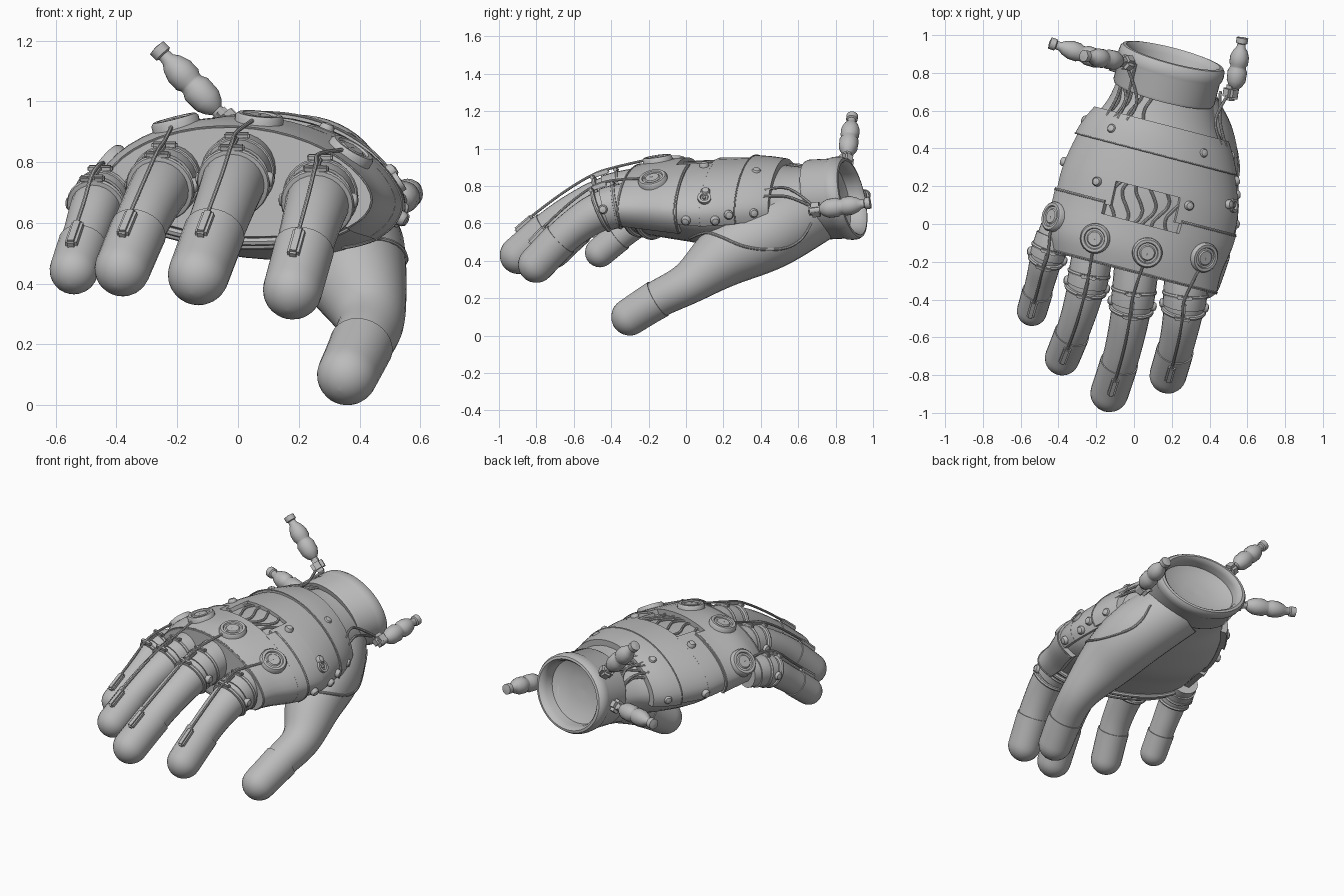
import bpy, bmesh
from math import sin, cos, acos, pi, radians
from mathutils import Vector, Matrix
from mathutils.bvhtree import BVHTree

if "Cube" in bpy.data.objects:
    bpy.data.objects.remove(bpy.data.objects["Cube"])

grey = bpy.data.materials.new("plain_grey")
grey.use_nodes = True
tone = (0.5, 0.5, 0.5, 1)
grey.diffuse_color = tone
grey.node_tree.nodes["Principled BSDF"].inputs["Base Color"].default_value = tone
made = []
UP = Vector((0, 0, 1))
SKEW = 0.26


def finish(name, bm):
    bmesh.ops.recalc_face_normals(bm, faces=bm.faces)
    mesh = bpy.data.meshes.new(name)
    bm.to_mesh(mesh)
    bm.free()
    mesh.materials.append(grey)
    obj = bpy.data.objects.new(name, mesh)
    bpy.context.scene.collection.objects.link(obj)
    made.append(obj)
    return obj


def loft(name, rings):
    """Skin closed rings and cap both ends."""
    bm = bmesh.new()
    rows = [[bm.verts.new(p) for p in ring] for ring in rings]
    n = len(rows[0])
    for a, b in zip(rows, rows[1:]):
        for i in range(n):
            j = (i + 1) % n
            bm.faces.new((a[i], a[j], b[j], b[i]))
    bm.faces.new(rows[0])
    bm.faces.new(rows[-1])
    return finish(name, bm)


def smooth(pts, sub=6):
    """Catmull-Rom interpolation of rows of any length."""
    ext = [pts[0]] + list(pts) + [pts[-1]]
    out = []
    for p, q, r, s in zip(ext, ext[1:], ext[2:], ext[3:]):
        for k in range(sub):
            t = k / sub
            out.append([b + t / 2 * (c - a + t * (2 * a - 5 * b + 4 * c - d
                        + t * (3 * (b - c) + d - a))) for a, b, c, d in zip(p, q, r, s)])
    out.append(list(pts[-1]))
    return out


def frames(path):
    """Centre, tangent, dorsal direction and radius along a path."""
    pos = [Vector(p[:3]) for p in path]
    u, out = None, []
    for i, p in enumerate(pos):
        t = (pos[min(i + 1, len(pos) - 1)] - pos[max(i - 1, 0)]).normalized()
        if u is None:
            u = UP if abs(t.z) < 0.9 else Vector((0, 1, 0))
        u = (u - t * u.dot(t)).normalized()
        out.append((p, t, u, path[i][3]))
    return out


def tube(name, path, n=20, dome=False, grow=0.0):
    spec = [(p, t, u, r + grow) for p, t, u, r in frames(path)]
    if dome:
        p, t, u, r = spec[-1]
        for k in range(1, 8):
            a = k / 7 * radians(88)
            spec.append((p + t * r * sin(a), t, u, r * cos(a)))
    rings = []
    for p, t, u, r in spec:
        v = t.cross(u)
        rings.append([p + (u * cos(2 * pi * i / n) + v * sin(2 * pi * i / n)) * r for i in range(n)])
    return loft(name, rings)


def wire(name, pts, r=0.008):
    return tube(name, smooth([(*p, r) for p in pts], 5), 8)


def lathe(name, profile, loc, axis, sx=1, sy=1, n=28, drift=None):
    """Turned part; drift shears it along another direction than its axis."""
    axis = Vector(axis).normalized()
    u = axis.cross(UP)
    u = u.normalized() if u.length > 0.05 else Vector((1, 0, 0))
    v = u.cross(axis)
    return loft(name, [[Vector(loc) + (drift or axis) * h + u * (r * sx * cos(2 * pi * i / n))
                        + v * (r * sy * sin(2 * pi * i / n)) for i in range(n)] for r, h in profile])


def block(name, loc, size, forward, up):
    f, u = forward.normalized(), up.normalized()
    rot = Matrix((f.cross(u), f, u)).transposed().to_4x4()
    bm = bmesh.new()
    bmesh.ops.create_cube(bm, size=1, matrix=Matrix.Translation(loc) @ rot @ Matrix.Diagonal((*size, 1)))
    bmesh.ops.bevel(bm, geom=bm.edges[:], offset=min(size) * 0.25, segments=2, affect='EDGES')
    return finish(name, bm)


# Hand cross-sections from knuckles to wrist: y, centre x, centre z, half width, half height
sections = smooth([(-.26, 0, .7, .405, .18), (-.14, 0, .7, .43, .21), (.02, .05, .69, .445, .23),
                   (.2, .09, .68, .44, .25), (.42, .125, .69, .375, .235), (.58, .155, .7, .295, .205),
                   (.72, .17, .71, .25, .19)], 8)


def section(y):
    for a, b in zip(sections, sections[1:]):
        if y <= b[0]:
            break
    t = max(0, min(1, (y - a[0]) / (b[0] - a[0])))
    return [p + (q - p) * t for p, q in zip(a, b)]


def skin(y, ang, off=0.0):
    """Point on the hand surface: skewed, with a peaked back and a flatter palm."""
    _, cx, cz, a, b = section(y)
    dx, s = (a + off) * cos(ang), sin(ang)
    dz = (b + off) * (s ** 1.2 if s > 0 else .8 * s)
    return Vector((cx + dx, y - SKEW * dx, cz + dz - .05 * dx))


def skin_normal(y, ang, e=0.02):
    n = (skin(y, ang + e) - skin(y, ang - e)).cross(skin(y + e, ang) - skin(y - e, ang)).normalized()
    return n if n.dot(skin(y, ang, .1) - skin(y, ang)) > 0 else -n


def on_top(x, y):
    y0 = y
    for _ in range(5):
        s = section(y0)
        y0 = y + SKEW * (x - s[1])
    return y0, acos(max(-1, min(1, (x - s[1]) / s[3])))


def plate(name, y0, y1, a0, a1, off, rows=8, cols=28):
    rings = []
    for k in range(rows + 1):
        y = y0 + (y1 - y0) * k / rows
        arc = [radians(a0 + (a1 - a0) * i / cols) for i in range(cols + 1)]
        rings.append([skin(y, a, off) for a in arc] + [skin(y, a, -0.01) for a in reversed(arc)])
    return loft(name, rings)


# Hand body and armour plates, leaving a window on the back of the hand
palm = loft("palm", [[skin(s[0], 2 * pi * i / 40) for i in range(40)] for s in sections])
plate("knuckle_plate", -.26, 0, -35, 200, .033)
plate("back_plate", .18, .4, -20, 195, .022)
plate("wrist_plate", .37, .53, -18, 195, .036)
for side, a0, a1, b0, b1 in (("thumb_side", -35, 66, -20, 70), ("outer_side", 117, 200, 113, 195)):
    plate("knuckle_plate_" + side, -.01, .07, a0, a1, .033, 4)
    plate("back_plate_" + side, .05, .19, b0, b1, .022, 4)
    wire("plate_seam", [skin(.06, radians(a0 + (a1 - a0) * i / 8), .033) for i in range(9)], .004)
for y, a0, a1, off in ((-.25, -35, 200, .033), (.37, -18, 195, .036)):
    wire("plate_seam", [skin(y, radians(a0 + (a1 - a0) * i / 16), off) for i in range(17)], .004)
for y in (-.23, -.17):
    wire("palm_strap", [skin(y, radians(195 + 140 * i / 12), .012) for i in range(13)], .015)

# Cables in the window and by the wrist
for i in range(6):
    wire("window_cable", [skin(-.02 + .042 * k, radians(72 + 8 * i + 4 * sin(k + i)), .004) for k in range(6)])
for i in range(4):
    wire("wrist_cable", [skin(.51 + .04 * k, radians(105 + 14 * i + 4 * sin(k + i)), .008) for k in range(6)])

# Knuckle discs and rivets
disc = [(.08, -.03), (.08, .012), (.072, .022), (.057, .022), (.053, .014), (.042, .014), (.036, .02), (.001, .02)]
rivet = [(.025, -.02), (.025, .006), (.018, .016), (.001, .02)]
ports = []
for x, y in ((.345, -.17), (.065, -.15), (-.19, -.08), (-.395, .03)):
    y0, ang = on_top(x, y)
    p, normal = skin(y0, ang, .033), skin_normal(y0, ang)
    lathe("knuckle_disc", disc, p, normal)
    ports.append(p + normal * .015)
spots = [on_top(x, y) for x, y in ((-.1, .5), (.35, .38), (-.18, .22), (.28, .1), (.48, .11))]
spots += [(y, radians(a)) for y, a in ((.12, -12), (.27, -12), (.34, -5), (.46, -5), (.21, 185), (.45, 183))]
for y0, ang in spots:
    lathe("rivet", rivet, skin(y0, ang, .027), skin_normal(y0, ang), n=16)
lathe("side_port", [(.036, -.02), (.036, .014), (.022, .014), (.018, .004), (.01, .004), (.008, .014), (.001, .016)],
      skin(.21, radians(20), .022), skin_normal(.21, radians(20)))

# Fingers with tip caps, bands, clips and a control wire each
fingers = {
    "index": [(.285, -.2, .71, .112), (.265, -.43, .675, .107), (.23, -.62, .56, .095), (.18, -.8, .38, .092)],
    "middle": [(.02, -.16, .79, .112), (-.01, -.42, .745, .106), (-.06, -.67, .615, .097), (-.13, -.895, .43, .095)],
    "ring": [(-.21, -.1, .76, .1), (-.25, -.32, .725, .1), (-.31, -.53, .615, .09), (-.38, -.71, .45, .086)],
    "little": [(-.41, -.02, .69, .085), (-.46, -.17, .665, .085), (-.5, -.32, .56, .077), (-.54, -.46, .445, .074)],
}
for (name, pts), port in zip(fingers.items(), ports):
    path = smooth(pts, 8)
    fr = frames(path)
    tube(name + "_finger", path, 24)
    tube(name + "_tip_cap", path[-7:], 24, True, .006)
    tube(name + "_sleeve", path[3:9], 24, False, .008)
    for k in (6, 9):
        p, t, u, r = fr[k]
        lathe(name + "_band", [(r, -.012), (r + .012, -.009), (r + .016, 0), (r + .012, .009), (r, .012)], p, t)
        block(name + "_clip", p + u * (r + .018), (.085, .022, .022), t, u)
    p, t, u, r = fr[8]
    block(name + "_clip_bridge", p + u * (r + .02), (.022, .1, .02), t, u)
    for side in (-1, 1):
        v = t.cross(u) * side
        lathe(name + "_hinge", rivet, p + v * (r + .006), v, n=16)
    p, t, u, r = fr[-5]
    block(name + "_wire_terminal", p + u * (r + .01), (.04, .12, .036), t, u)
    rise = [fr[k][0] + fr[k][2] * (fr[k][3] + h) for k, h in ((6, .032), (9, .03), (14, .02), (20, .02))]
    wire(name + "_wire", [port] + rise, .007)

# Thumb, swelling into the palm
thumb = smooth([(.21, .68, .67, .18), (.335, .45, .55, .195), (.385, .22, .435, .172), (.435, .02, .285, .115),
                (.405, -.15, .195, .1), (.36, -.3, .1, .094)], 7)
thumb_body = tube("thumb", thumb, 28)
tube("thumb_tip_cap", thumb[-8:], 28, True, .006)

# Seam around the thumb root, laid on the outer side
trees = [BVHTree.FromPolygons([v.co for v in o.data.vertices], [f.vertices for f in o.data.polygons])
         for o in (palm, thumb_body)]
seam = []
for y, z in smooth([(.02, .52), (.1, .55), (.18, .53), (.3, .48), (.42, .46), (.54, .47), (.62, .52), (.67, .6)], 3):
    hits = [tree.ray_cast(Vector((2, y, z)), Vector((-1, 0, 0)))[0] for tree in trees]
    hits = [h for h in hits if h]
    if hits:
        seam.append(max(hits, key=lambda h: h.x))
wire("thumb_seam", seam)

# Wrist cuff with rolled rim and recessed socket
lathe("wrist_cuff", [(.8, -.18), (.94, -.18), (.97, -.165), (.97, -.05), (1, -.035), (1.01, -.01), (1, .015),
                     (.96, .03), (.9, .033), (.85, .02), (.82, -.005), (.81, -.05), (.6, -.075), (.3, -.085),
                     (.01, -.09)], (.2, .86, .735), (.25, .95, .2), .285, .225, 48, Vector((.25, .96, .05)))

# Bottle-shaped connectors around the cuff
bottle = [(.022, -.03), (.022, .03), (.036, .045), (.05, .075), (.052, .13), (.042, .15), (.042, .16),
          (.05, .175), (.05, .215), (.038, .25), (.024, .27), (.022, .29), (.031, .295), (.031, .325), (.001, .33)]
for base, tip in (((-.05, .86, .95), (-.27, .89, 1.18)), ((-.12, .85, .73), (-.45, .96, .75)),
                  ((.53, .69, .67), (.575, .99, .71))):
    b = Vector(base)
    way = Vector(tip) - b
    k = way.length / .33
    lathe("connector", [(r, h * k) for r, h in bottle], b, way, n=20)
    inward = (Vector((.17, .78, .72)) - b).normalized()
    block("connector_mount", b + inward * .02, (.075, .08, .075), way, way.orthogonal())
    y0, ang = on_top(max(-.12, min(.42, b.x)), .54)
    for s in (-.025, .025):
        low = skin(.62, ang + s * 4, .03)
        wire("connector_cable", [b + inward * .05 + Vector((s, 0, 0)), low, skin(.5, ang + s * 3, .03)])

# Smooth shading with sharp edges kept
bpy.ops.object.select_all(action='DESELECT')
for obj in made:
    obj.select_set(True)
bpy.context.view_layer.objects.active = made[0]
bpy.ops.object.shade_smooth_by_angle(angle=radians(40))
